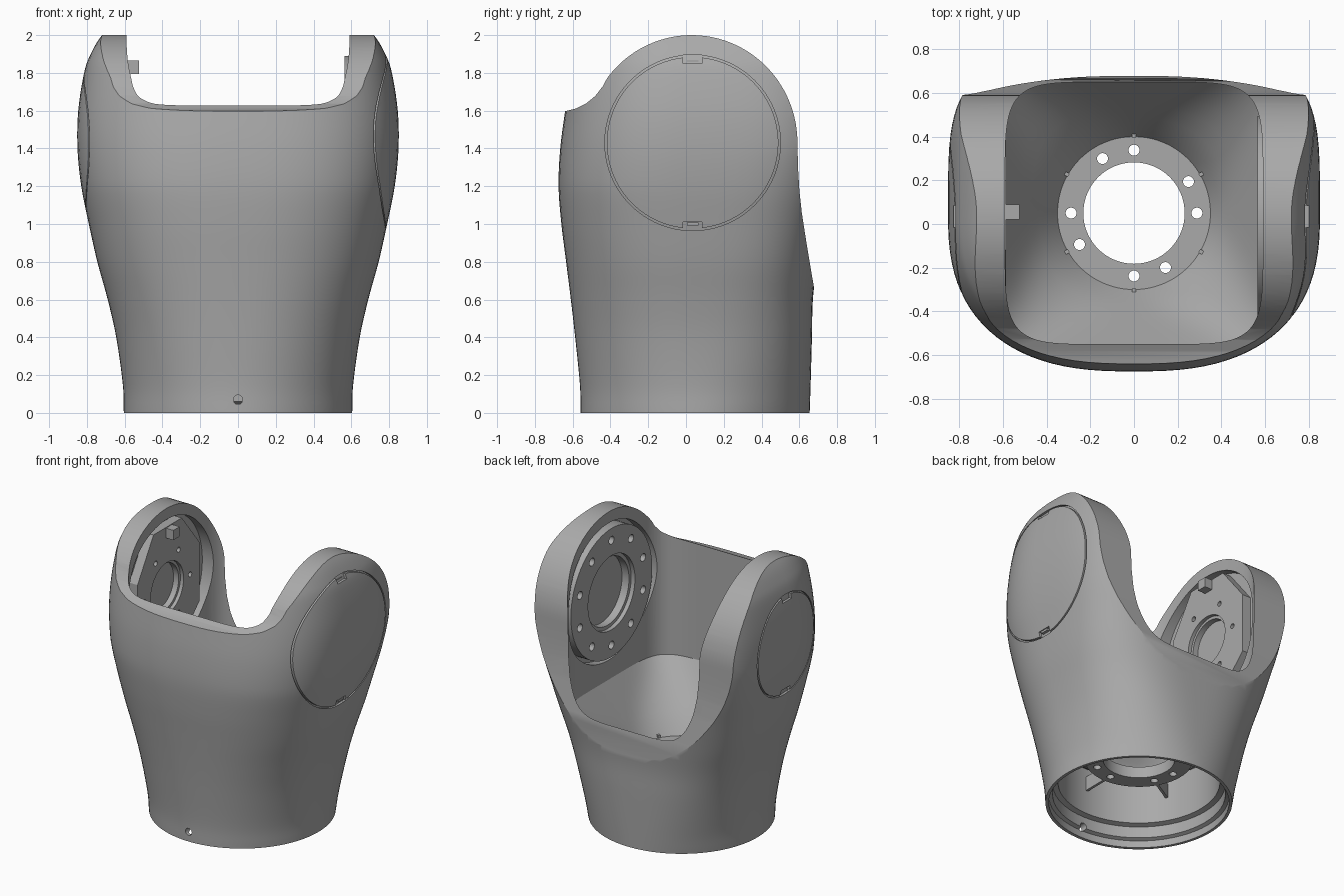
import bpy, bmesh, math
from mathutils import Matrix, Vector

cube = bpy.data.objects.get("Cube")
if cube:
    bpy.data.objects.remove(cube, do_unlink=True)

grey = bpy.data.materials.new("satin_grey")
grey.use_nodes = True
COLOUR = (0.4, 0.4, 0.4, 1)
grey.diffuse_color = COLOUR
grey.node_tree.nodes["Principled BSDF"].inputs["Base Color"].default_value = COLOUR

YC = 0.05             # axis of the base
HUB_Y, HUB_Z = 0.035, 1.43   # axis of the ear joints
SEG = 96


def finish(name, bm):
    bmesh.ops.recalc_face_normals(bm, faces=bm.faces)
    mesh = bpy.data.meshes.new(name)
    bm.to_mesh(mesh)
    bm.free()
    mesh.materials.append(grey)
    obj = bpy.data.objects.new(name, mesh)
    bpy.context.collection.objects.link(obj)
    return obj


def boolean(obj, cutter, op="DIFFERENCE", keep=False):
    mod = obj.modifiers.new("cut", "BOOLEAN")
    mod.operation, mod.solver, mod.object = op, "EXACT", cutter
    graph = bpy.context.evaluated_depsgraph_get()
    mesh = bpy.data.meshes.new_from_object(obj.evaluated_get(graph))
    obj.modifiers.clear()
    obj.data = mesh
    if not keep:
        bpy.data.objects.remove(cutter, do_unlink=True)


def skin(name, rings):
    bm = bmesh.new()
    loops = [[bm.verts.new(p) for p in ring] for ring in rings]
    n = len(loops[0])
    for low, high in zip(loops, loops[1:]):
        for i in range(n):
            j = (i + 1) % n
            bm.faces.new((low[i], low[j], high[j], high[i]))
    bm.faces.new(loops[0])
    bm.faces.new(loops[-1])
    return finish(name, bm)


def oval(z, a, front, back, nf, nb):
    pts = []
    for i in range(SEG):
        t = math.tau * (i + 0.5) / SEG
        c, s = math.cos(t), math.sin(t)
        b, n = (back, nb) if s > 0 else (front, nf)
        x = math.copysign(abs(c) ** (2 / n), c) * a
        y = math.copysign(abs(s) ** (2 / n), s) * b
        pts.append((x, YC + y, z))
    return pts


def revolve(name, profile, origin, along_x=False, seg=64):
    # closed (radius, height) profile turned about z or x
    m = Matrix.Translation(origin)
    if along_x:
        m = m @ Matrix.Rotation(math.pi / 2, 4, "Y")
    bm = bmesh.new()
    loops = []
    for i in range(seg):
        t = math.tau * i / seg
        loops.append([bm.verts.new(m @ Vector((r * math.cos(t), r * math.sin(t), h)))
                      for r, h in profile])
    k = len(profile)
    for i in range(seg):
        p, q = loops[i], loops[(i + 1) % seg]
        for j in range(k):
            bm.faces.new((p[j], q[j], q[(j + 1) % k], p[(j + 1) % k]))
    bmesh.ops.remove_doubles(bm, verts=bm.verts, dist=1e-5)
    return finish(name, bm)


def tube(name, inner, outer, h0, h1, origin, along_x=False, seg=64):
    return revolve(name, [(inner, h0), (outer, h0), (outer, h1), (inner, h1)],
                   origin, along_x, seg)


def rod(name, r, length, centre, axis, seg=24):
    bm = bmesh.new()
    turn = Vector((0, 0, 1)).rotation_difference(Vector(axis)).to_matrix().to_4x4()
    bmesh.ops.create_cone(bm, cap_ends=True, segments=seg, radius1=r, radius2=r,
                          depth=length, matrix=Matrix.Translation(centre) @ turn)
    return finish(name, bm)


def box(name, centre, size, angle=0, pivot=(0, 0, 0)):
    bm = bmesh.new()
    m = (Matrix.Translation(pivot) @ Matrix.Rotation(angle, 4, "Z")
         @ Matrix.Translation(centre) @ Matrix.Diagonal((*size, 1)))
    bmesh.ops.create_cube(bm, size=1, matrix=m)
    return finish(name, bm)


def extrude_x(name, outline, x0, x1):
    return skin(name, [[(x, y, z) for y, z in outline] for x in (x0, x1)])


# Outer form: height, half width, front depth, back depth
STATIONS = [(0, .605, .608, .605), (.15, .61, .612, .61), (.4, .645, .637, .617),
            (.6, .69, .66, .622), (.8, .745, .685, .645), (1, .79, .71, .675),
            (1.2, .83, .725, .71), (1.4, .85, .716, .74), (1.6, .846, .69, .75),
            (1.8, .815, .66, .75), (1.9, .78, .64, .75), (2, .72, .62, .75),
            (2.1, .62, .6, .75)]


def outer_form(name, inset=0):
    rows = [Vector(s) for s in STATIONS]
    rows = [2 * rows[0] - rows[1]] + rows + [2 * rows[-1] - rows[-2]]
    rings = []
    for p0, p1, p2, p3 in zip(rows, rows[1:], rows[2:], rows[3:]):
        for k in range(5):
            t = k / 5
            z, a, f, b = (p1 * 2 + (p2 - p0) * t + (2 * p0 - 5 * p1 + 4 * p2 - p3) * t * t
                          + (3 * p1 - p0 - 3 * p2 + p3) * t ** 3) / 2
            nf = 2 + 0.6 * min(z / 1.2, 1)
            nb = 2 + 2 * min(z / 1.4, 1)
            rings.append(oval(z, a - inset, f - inset, b - inset, nf, nb))
    return skin(name, rings)


shell = outer_form("shell")

# Side outline: low front rim, round ears, swept back opening
outline = [(-1, -.1), (-1, 1.59), (-.64, 1.597), (-.58, 1.612), (-.53, 1.637),
           (-.48, 1.678), (-.44, 1.73)]
for i in range(41):
    t = math.radians(143 - 143 * i / 40)
    outline.append((.03 + .56 * math.cos(t), HUB_Z + .57 * math.sin(t)))
outline += [(.593, 1.3), (.6, 1.18), (.613, 1.06), (.63, .95), (.646, .85),
            (.661, .76), (.675, .68), (.69, .6), (.8, .3), (.8, -.1)]
boolean(shell, extrude_x("side_cut", outline, -1.2, 1.2), "INTERSECT")

# Well between the ears, funnelling down to the ring plate
well = []
for k in range(7):
    t = k / 6
    well.append(oval(.4 + .4 * t, .35 + .24 * t, .35 + .25 * t, .35 + .25 * t,
                     2 + 4 * t * t, 2 + 4 * t * t))
well.append(oval(2.3, .59, .6, .6, 6, 6))
boolean(shell, skin("well_cut", well))

# Hollow base with stepped lip and centre hole
base = [(0, -.1), (.585, -.1), (.585, .05), (.56, .06), (.56, .14), (.525, .15),
        (.525, .48), (.36, .36), (.35, .32), (.232, .32), (.232, .6), (0, .6)]
boolean(shell, revolve("base_cut", base, (0, YC, 0)))
for deg in (0, 30, 90, 120, 180, 210, 270, 300):
    t = math.radians(deg)
    spot = (.288 * math.cos(t), YC + .288 * math.sin(t), .36)
    boolean(shell, rod("bolt_cut", .025, .3, spot, (0, 0, 1)))
boolean(shell, rod("screw_cut", .025, .2, (0, -.56, .07), (0, 1, 0)))

# Ear pockets, cover seams and pry notches
core = outer_form("core", .018)
for side, cover_r in ((1, .465), (-1, .36)):
    boolean(shell, rod("pocket_cut", .49, .16, (side * .57, HUB_Y, HUB_Z), (1, 0, 0), 96))
    cutters = [tube("seam_cut", cover_r - .011, cover_r, -.3, .3,
                    (side * .8, HUB_Y, HUB_Z), True, 96)]
    for up in (1, -1):
        cutters.append(box("notch_cut", (side * .8, HUB_Y, HUB_Z + up * (cover_r - .024)),
                           (.6, .1, .045)))
    for c in cutters:
        boolean(c, core, keep=True)
        boolean(shell, c)
    for up in (1, -1):
        z = HUB_Z + up * (cover_r - .035)
        x = .765 if up > 0 else .775
        box("cover_clip", (side * x, HUB_Y, z), (.03, .06, .015))
bpy.data.objects.remove(core, do_unlink=True)

# Left joint flange with ten bolt holes
flange = tube("left_flange", .265, .46, -.045, .045, (.61, HUB_Y, HUB_Z), True, 80)
for i in range(10):
    t = math.tau * (i + .5) / 10
    spot = (.57, HUB_Y + .375 * math.cos(t), HUB_Z + .375 * math.sin(t))
    boolean(flange, rod("bolt_cut", .028, .09, spot, (1, 0, 0)))
tube("flange_lip", .24, .268, -.03, .03, (.625, HUB_Y, HUB_Z), True, 80)

# Right bearing plate with bore and screws
plate_outline = [(-.3, 1.2), (-.3, 1.58), (-.12, 1.87), (.2, 1.87), (.4, 1.62),
                 (.4, 1.2), (.2, 1.0), (-.12, 1.0)]
plate = extrude_x("right_bearing_plate", plate_outline, -.66, -.585)
boolean(plate, rod("bore_cut", .185, .3, (-.6, HUB_Y, HUB_Z), (1, 0, 0), 64))
for i in range(6):
    t = math.tau * i / 6
    spot = (-.585, HUB_Y + .26 * math.cos(t), HUB_Z + .26 * math.sin(t))
    boolean(plate, rod("screw_cut", .018, .08, spot, (1, 0, 0)))
tube("bearing_lip", .165, .19, -.02, .02, (-.63, HUB_Y, HUB_Z), True)
box("right_stop_tab", (-.56, .055, 1.83), (.07, .07, .07))

# Ribs under the funnel
for i in range(6):
    box("funnel_rib", (.44, 0, .37), (.19, .018, .1),
        math.tau * (i + .5) / 6, (0, YC, 0))

# Smooth shading with crisp edges
bpy.ops.object.select_all(action="DESELECT")
for obj in bpy.context.collection.objects:
    if obj.type == "MESH" and grey.name in obj.data.materials:
        obj.select_set(True)
        bpy.context.view_layer.objects.active = obj
bpy.ops.object.shade_smooth_by_angle(angle=math.radians(30))
